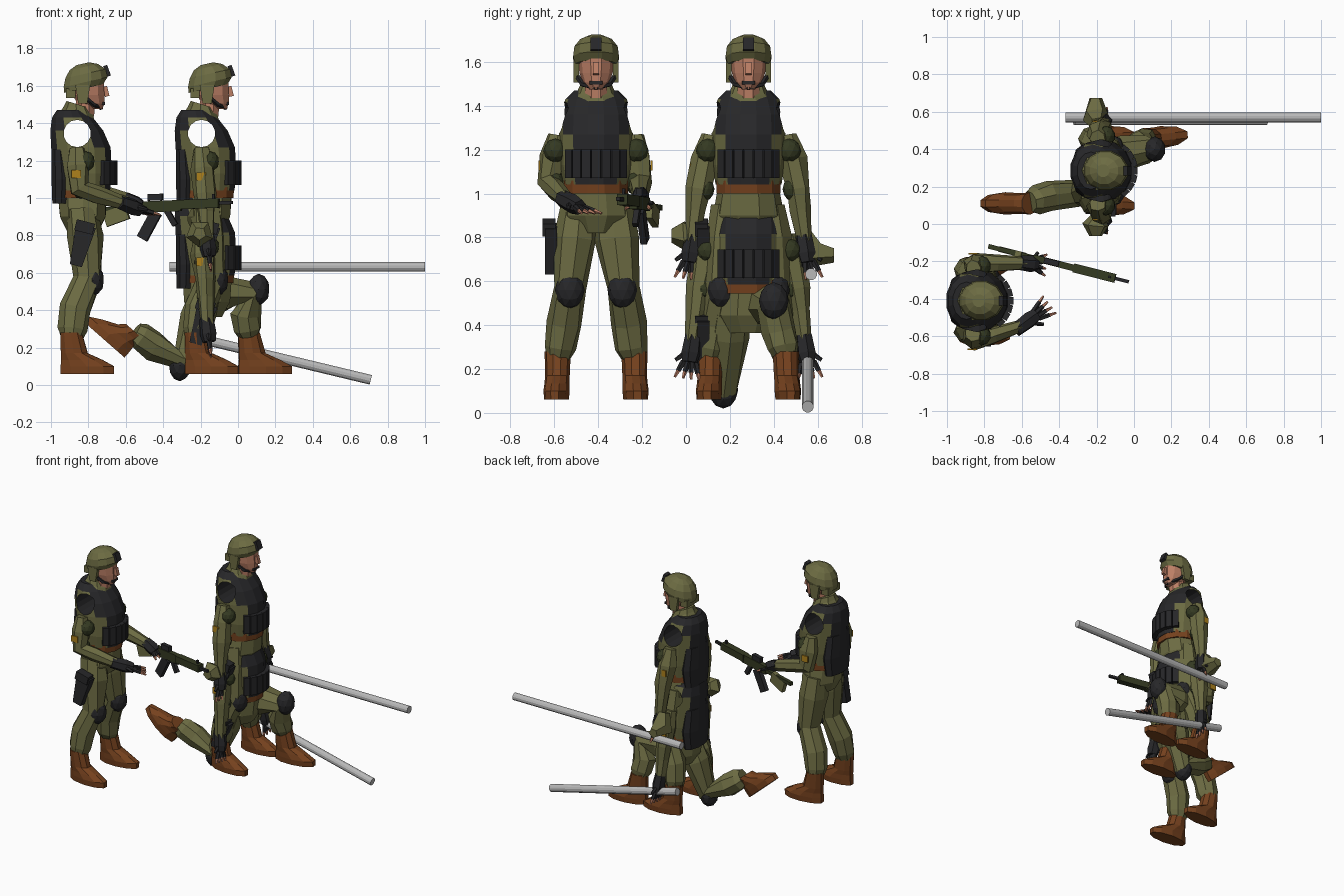
import bpy, bmesh, math, random
from mathutils import Vector, Matrix, Quaternion

if "Cube" in bpy.data.objects:
    bpy.data.objects.remove(bpy.data.objects["Cube"])
random.seed(4)
X, Y, Z = Vector((1, 0, 0)), Vector((0, 1, 0)), Vector((0, 0, 1))


def material(name, r, g, b):
    m = bpy.data.materials.new(name)
    m.use_nodes = True
    m.diffuse_color = (r, g, b, 1)
    m.node_tree.nodes["Principled BSDF"].inputs["Base Color"].default_value = (r, g, b, 1)
    return m


OLIVE = material("olive cloth", .15, .148, .055)
BLACK = material("black gear", .02, .02, .022)
BROWN = material("brown leather", .18, .054, .013)
SKIN = material("skin", .5, .21, .13)
STEEL = material("steel", .48, .48, .48)
DARK = material("dark olive", .035, .042, .016)
YELLOW = material("yellow patch", .42, .22, .012)

at = Vector()  # where the current figure stands


def finish(name, bm, mat):
    bmesh.ops.recalc_face_normals(bm, faces=bm.faces)
    me = bpy.data.meshes.new(name)
    bm.to_mesh(me)
    bm.free()
    me.materials.append(mat)
    ob = bpy.data.objects.new(name, me)
    ob.location = at
    bpy.context.collection.objects.link(ob)
    return ob


def skin(name, rings, mat, n=8, rough=0.0, frame=None):
    """Closed surface through rings of (centre, rotation, rx, ry)."""
    bm = bmesh.new()
    loops = []
    for c, q, rx, ry in rings:
        loop = []
        for i in range(n):
            a = math.tau * (i + .5) / n
            k = 1 + random.uniform(-rough, rough)
            loop.append(bm.verts.new(c + q @ Vector((rx * k * math.cos(a), ry * k * math.sin(a), 0))))
        loops.append(loop)
    for lo, hi in zip(loops, loops[1:]):
        for i in range(n):
            j = (i + 1) % n
            bm.faces.new((lo[i], lo[j], hi[j], hi[i]))
    bm.faces.new(loops[0])
    bm.faces.new(loops[-1])
    if frame:
        bm.transform(frame)
    return finish(name, bm, mat)


def loft(name, rows, mat, n=12, rough=0.0, tilt=0, frame=None):
    """Stack of rings (z, centre x, rx, ry), tilted nose-down by an angle."""
    q = Quaternion(Y, tilt)
    return skin(name, [(Vector((cx, 0, z)), q, rx, ry) for z, cx, rx, ry in rows], mat, n, rough, frame)


def tube(name, points, radii, mat, n=7, rough=0.0):
    pts = [Vector(p) for p in points]
    q, last, rings = Quaternion(), Z, []
    for i, p in enumerate(pts):
        d = (pts[min(i + 1, len(pts) - 1)] - pts[max(i - 1, 0)]).normalized()
        q = last.rotation_difference(d) @ q
        last = d
        rings.append((p, q, radii[i], radii[i]))
    return skin(name, rings, mat, n, rough)


def box(name, centre, size, mat, turn=(0, 0, 0), frame=None, taper=1):
    bm = bmesh.new()
    bmesh.ops.create_cube(bm, size=1)
    for v in bm.verts:
        if v.co.z < 0:
            v.co.x *= taper
    rot = Matrix.Rotation(turn[2], 4, 'Z') @ Matrix.Rotation(turn[1], 4, 'Y') @ Matrix.Rotation(turn[0], 4, 'X')
    bm.transform((frame or Matrix()) @ Matrix.Translation(centre) @ rot @ Matrix.Diagonal((*size, 1)))
    return finish(name, bm, mat)


def ball(name, centre, size, mat):
    bm = bmesh.new()
    bmesh.ops.create_icosphere(bm, subdivisions=2, radius=1)
    bm.transform(Matrix.Translation(centre) @ Matrix.Diagonal((*size, 1)))
    return finish(name, bm, mat)


def torso():
    vest = loft("vest", [(1.04, 0, .15, .15), (1.13, 0, .16, .165), (1.27, -.01, .163, .168),
                         (1.36, -.032, .145, .165), (1.43, -.055, .112, .14), (1.47, -.065, .075, .1)], BLACK, 14)
    # shirt shows at the sides between the front and back panels
    vest.data.materials.append(OLIVE)
    for f in vest.data.polygons:
        if abs(f.normal.y) > .75:
            f.material_index = 1
    # open arm holes
    bm = bmesh.new()
    bmesh.ops.create_cone(bm, cap_ends=True, segments=14, radius1=.073, radius2=.073, depth=1)
    bm.transform(Matrix.Translation((-.03, 0, 1.345)) @ Matrix.Rotation(math.pi / 2, 4, 'X'))
    cutter = finish("arm_hole_cutter", bm, BLACK)
    cutter.hide_render = True
    mod = vest.modifiers.new("arm holes", 'BOOLEAN')
    mod.operation, mod.object, mod.solver = 'DIFFERENCE', cutter, 'EXACT'
    bpy.context.view_layer.update()
    cut = bpy.data.meshes.new_from_object(vest.evaluated_get(bpy.context.evaluated_depsgraph_get()))
    vest.modifiers.clear()
    vest.data = cut
    bpy.data.objects.remove(cutter)
    loft("back_panel", [(.97, -.115, .05, .12), (1.1, -.11, .06, .14), (1.26, -.12, .05, .12)], BLACK, 10)
    for i in range(-3, 4):
        a = i * .27
        box("front_pouch", (.16 * math.cos(a), .15 * math.sin(a), 1.135), (.05, .042, .13), BLACK, (0, 0, a))
    loft("belt", [(1.0, 0, .145, .15), (1.06, 0, .15, .152)], BROWN)
    loft("hips", [(.82, 0, .085, .1), (.9, 0, .125, .16), (1.02, 0, .135, .14)], OLIVE, 10, .04)
    loft("collar", [(1.43, -.025, .1, .115), (1.465, -.02, .085, .085), (1.5, -.025, .065, .07)], OLIVE, 9, 0, .3)


def head():
    loft("neck", [(1.435, .01, .055, .055), (1.54, .015, .055, .055)], SKIN, 8)
    loft("face", [(1.475, .075, .03, .03), (1.505, .045, .075, .06), (1.55, .03, .09, .076),
                  (1.64, .025, .092, .082)], SKIN, 10)
    box("nose", (.124, 0, 1.57), (.025, .026, .055), SKIN, (0, -.25, 0))
    loft("helmet", [(1.585, .005, .11, .1), (1.62, .015, .124, .108), (1.665, .015, .114, .102),
                    (1.7, .005, .08, .074), (1.718, 0, .035, .035)], OLIVE, 12, 0, -.22)
    box("helmet_back", (-.065, 0, 1.56), (.05, .14, .05), OLIVE)
    box("helmet_mount", (.13, 0, 1.68), (.022, .05, .06), BLACK, (0, -.35, 0))
    for s in (-1, 1):
        box("ear_cover", (0, s * .09, 1.555), (.08, .025, .1), OLIVE, taper=.6)
        tube("chin_strap", [(.01, s * .088, 1.54), (.06, s * .062, 1.498), (.1, 0, 1.482)], [.012] * 3, BLACK, 5)
    box("mouth_cover", (.108, 0, 1.505), (.02, .06, .016), BLACK)


def arm(s, elbow, wrist, tip):
    shoulder = Vector((-.03, s * .175, 1.265))
    e, w, t = Vector(elbow), Vector(wrist), Vector(tip)
    mid, fore = shoulder.lerp(e, .45), e.lerp(w, .4)
    tube("sleeve", [shoulder, mid, e, fore, w], [.042, .065, .058, .048, .035], OLIVE, 7, .12)
    ball("shoulder_pad", (.015, s * .185, 1.195), (.05, .055, .055), DARK)
    ball("elbow_pad", e + Vector((.01, s * -.025, 0)), (.048, .045, .055), DARK)
    box("arm_patch", mid + Vector((-.01, s * .066, -.04)), (.05, .008, .045), YELLOW)
    # gloved hand with bare finger tips
    d = (t - w).normalized()
    palm = w.lerp(t, .55)
    tube("glove", [w - d * .03, w.lerp(t, .3), palm], [.039, .045, .036], BLACK, 6)
    side = d.cross(X if abs(d.z) > .6 else Z).normalized()
    for i in range(4):
        k = (i - 1.5) * .02
        a, b = palm + side * k * .9, t + side * k * 1.9
        tube("glove_finger", [a, a.lerp(b, .6)], [.014, .012], BLACK, 5)
        tube("finger_tip", [a.lerp(b, .6), b], [.01, .006], SKIN, 5)
    tube("thumb", [w.lerp(t, .2), palm - side * s * .065], [.017, .009], BLACK, 5)


def leg(hip, knee, ankle, pad, heel, yaw, pitch=0, shaft=.22):
    h, k, a = Vector(hip), Vector(knee), Vector(ankle)
    tube("trouser_leg", [h, h.lerp(k, .4), k, k.lerp(a, .5) - X * .025, k.lerp(a, .85) - X * .008, a],
         [.085, .098, .074, .08, .076, .058], OLIVE, 8, .09)
    ball("knee_pad", k + Vector(pad), (.06, .068, .085), BLACK)
    frame = Matrix.Translation(heel) @ Matrix.Rotation(pitch, 4, 'Y') @ Matrix.Rotation(yaw, 4, 'Z')
    loft("boot", [(0, .085, .15, .056), (.04, .085, .15, .06), (.075, .055, .115, .057),
                  (.11, .015, .075, .056), (shaft, -.002, .06, .06)], BROWN, 10, frame=frame)


def holster(x, y, z, tilt):
    box("holster", (x, y, z), (.11, .055, .22), BLACK, (0, tilt, 0), taper=.6)
    box("holster_flap", (x + .02, y - .01, z + .1), (.1, .06, .06), BLACK, (0, tilt, 0))


def standing_legs():
    for s in (-1, 1):
        leg((-.005, s * .08, .94), (.025, s * .12, .57), (-.06, s * .172, .25), (.03, 0, -.01),
            (-.06, s * .175, .06), s * .06)
    holster(-.01, -.205, .745, .25)


# standing rifleman
at = Vector((-.83, -.41, 0))
torso()
head()
standing_legs()
arm(-1, (-.02, -.215, 1.05), (.22, -.14, .97), (.38, -.02, .91))
arm(1, (-.01, .2, 1.05), (.25, .2, .985), (.36, .19, .93))

# rifle, built along its own x axis
at = Vector((0, 0, 0))
rifle = Matrix.Translation((-.42, -.21, .955)) @ Matrix.Rotation(-.248, 4, 'Z') @ Matrix.Rotation(-.04, 4, 'Y')
for name, centre, size, mat, tilt in [
        ("receiver", (0, 0, 0), (.24, .035, .06), DARK, 0),
        ("handguard", (.215, 0, .005), (.23, .048, .05), DARK, 0),
        ("barrel", (.355, 0, .005), (.1, .018, .018), BLACK, 0),
        ("front_sight", (.3, 0, .035), (.015, .012, .04), BLACK, 0),
        ("optic", (-.02, 0, .05), (.08, .03, .035), BLACK, 0),
        ("magazine", (-.06, 0, -.1), (.06, .03, .16), BLACK, .55),
        ("fore_grip", (.06, 0, -.06), (.03, .025, .1), BLACK, -.5),
        ("stock_bar", (-.235, 0, -.005), (.27, .025, .025), DARK, 0),
        ("stock", (-.24, 0, -.04), (.13, .03, .08), OLIVE, -.3)]:
    box(name, centre, size, mat, (0, tilt, 0), rifle)

# standing porter and kneeling porter share the same ground spot
for lift in (0, -.455):
    at = Vector((-.165, .285, lift))
    torso()
    head()
    for s in (-1, 1):
        arm(s, (-.01, s * .225, 1.02), (0, s * .255, .78), (.02, s * .28, .61))
    if lift == 0:
        standing_legs()
        for s in (-1, 1):
            end = .765 - s * .045
            tube("loose_cuff", [(-.03, s * .25, .82), (-.04, s * .29, end), (-.04, s * .37 + .02, end)],
                 [.04, .075, .035], OLIVE, 5)
    else:
        leg((0, -.08, .95), (-.13, -.115, .59), (-.39, -.165, .735), (-.015, 0, -.03),
            (-.485, -.175, .64), math.pi, .72, .14)
        leg((.02, .08, .95), (.235, .115, .945), (.225, .165, .72), (.04, 0, .02), (.225, .17, .515), .1)
        holster(-.03, -.205, .78, .3)

# long steel poles
at = Vector((0, 0, 0))
tube("upper_pole", [(-.365, .57, .632), (1, .57, .632)], [.027] * 2, STEEL, 12)
tube("lower_pole", [(-.32, .555, .275), (.71, .555, .028)], [.027] * 2, STEEL, 12)
